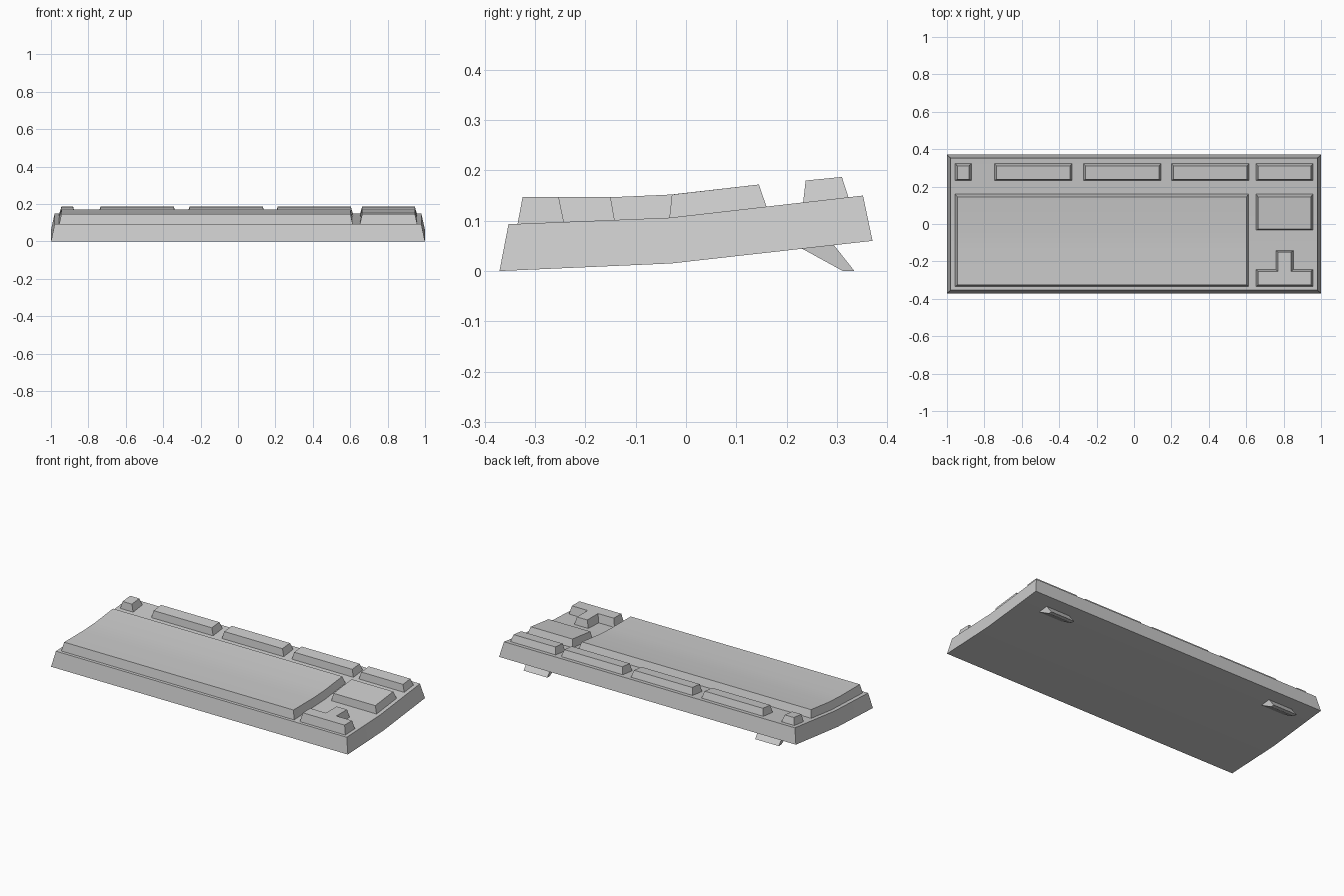
import bpy, bmesh

if "Cube" in bpy.data.objects:
    bpy.data.objects.remove(bpy.data.objects["Cube"])


def make_object(name, bm, smooth=False):
    bmesh.ops.recalc_face_normals(bm, faces=bm.faces)
    mesh = bpy.data.meshes.new(name)
    bm.to_mesh(mesh)
    bm.free()
    obj = bpy.data.objects.new(name, mesh)
    bpy.context.collection.objects.link(obj)
    if smooth:
        bpy.ops.object.select_all(action='DESELECT')
        obj.select_set(True)
        bpy.context.view_layer.objects.active = obj
        bpy.ops.object.shade_smooth_by_angle(angle=0.35)
    return obj


def deck(y):
    """Height of the case's bent top surface."""
    if y < -0.033:
        return 0.093 + (y + 0.353) * 0.013 / 0.32
    return 0.106 + (y + 0.033) * 0.044 / 0.385


def slab(name, x0, x1, lower, upper, inset, smooth=False):
    """Block from matching lower and upper (y, z) profiles, narrowing upwards."""
    bm = bmesh.new()
    grid = [[bm.verts.new((x, y, z)) for y, z in prof] for x, prof in (
        (x0, lower), (x0 + inset, upper), (x1 - inset, upper), (x1, lower))]
    n = len(lower)
    for k in range(4):
        a, b = grid[k], grid[(k + 1) % 4]
        for i in range(n - 1):
            bm.faces.new((a[i], a[i + 1], b[i + 1], b[i]))
    for i in (0, n - 1):
        bm.faces.new([row[i] for row in grid])
    return make_object(name, bm, smooth)


def on_deck(*ys):
    return [(y, deck(y)) for y in ys]


# Bent case
slab("case", -1, 1,
     [(-0.371, 0), (-0.03, 0.015), (0.371, 0.06)],
     [(-0.353, 0.093), (-0.033, 0.106), (0.352, 0.15)], 0.02, True)

# Main key block with dished top
slab("main_keys", -0.956, 0.613,
     on_deck(-0.335, -0.143, -0.033, 0.16),
     [(-0.325, 0.147), (-0.143, 0.147), (-0.03, 0.152), (0.145, 0.172)], 0.012, True)

# Navigation block
slab("navigation_keys", 0.652, 0.957, on_deck(-0.033, 0.16),
     [(-0.028, 0.152), (0.145, 0.172)], 0.012)

# Function row groups
spans = [(-0.956, -0.87), (-0.747, -0.331), (-0.271, 0.145),
         (0.2, 0.615), (0.652, 0.957)]
for i, (x0, x1) in enumerate(spans):
    slab(f"function_keys_{i + 1}", x0, x1, on_deck(0.233, 0.323),
         [(0.238, 0.18), (0.31, 0.187)], 0.012)

# T-shaped arrow cluster: half outlines mirrored about its centre
centre = 0.805
low = [(0.153, -0.335), (0.153, -0.243), (0.047, -0.243), (0.047, -0.142)]
high = [(0.141, -0.325), (0.141, -0.253), (0.035, -0.253), (0.035, -0.15)]
bm = bmesh.new()
rings = []
for half, height in ((low, deck), (high, lambda y: 0.147)):
    outline = half + [(-w, y) for w, y in reversed(half)]
    rings.append([bm.verts.new((centre + w, y, height(y))) for w, y in outline])
for ring in rings:
    bm.faces.new(ring)
for i in range(8):
    j = (i + 1) % 8
    bm.faces.new((rings[0][i], rings[0][j], rings[1][j], rings[1][i]))
make_object("arrow_keys", bm)

# Tilted rear feet
for side, x0 in (("left", -0.86), ("right", 0.70)):
    slab(f"{side}_foot", x0, x0 + 0.16,
         [(0.312, 0), (0.335, 0)], [(0.228, 0.046), (0.293, 0.053)], 0)
